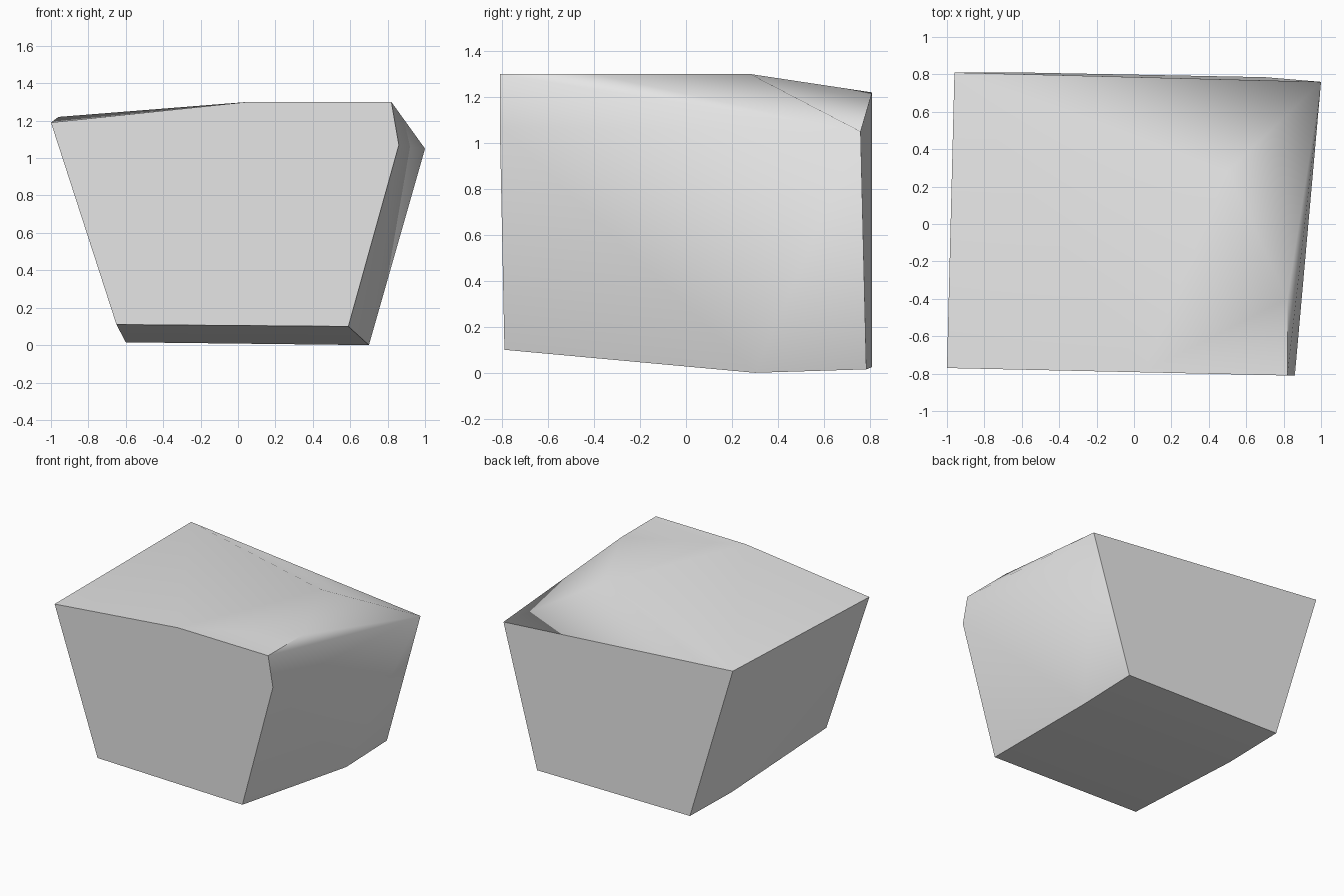
import bpy
import bmesh
import math

# Remove the default cube
default_cube = bpy.data.objects.get("Cube")
if default_cube:
    bpy.data.objects.remove(default_cube, do_unlink=True)

# Stone material
stone = bpy.data.materials.new("stone_grey")
stone.use_nodes = True
grey = (0.8, 0.8, 0.8, 1.0)
stone.diffuse_color = grey
stone.node_tree.nodes["Principled BSDF"].inputs["Base Color"].default_value = grey

# Corners of the hewn block, grouped by where they sit
front_corners = [
    (-0.65, -0.755, 0.11),
    (0.59, -0.79, 0.10),
    (0.86, -0.81, 1.07),
    (0.82, -0.81, 1.30),
    (0.05, -0.793, 1.30),
    (-1.0, -0.77, 1.19),
]
back_corners = [
    (-0.60, 0.81, 0.025),
    (0.70, 0.785, 0.015),
    (1.0, 0.76, 1.05),
    (-0.96, 0.81, 1.22),
]
top_bumps = [(0.82, -0.40, 1.30), (0.50, 0.28, 1.30)]
base_ridge = [(-0.60, 0.31, 0.015), (0.70, 0.30, 0.0)]


def build_hull(name, points, material):
    """Wrap a closed convex solid around the points."""
    bm = bmesh.new()
    for point in points:
        bm.verts.new(point)
    bmesh.ops.convex_hull(bm, input=bm.verts[:])
    # Merge facets that lie in one plane
    bmesh.ops.dissolve_limit(
        bm, angle_limit=math.radians(1), verts=bm.verts[:], edges=bm.edges[:]
    )
    bmesh.ops.recalc_face_normals(bm, faces=bm.faces[:])
    mesh = bpy.data.meshes.new(name)
    bm.to_mesh(mesh)
    bm.free()
    mesh.materials.append(material)
    block = bpy.data.objects.new(name, mesh)
    bpy.context.scene.collection.objects.link(block)
    return block


# Block with soft worn faces and crisp outer edges
block = build_hull(
    "stone_block", front_corners + back_corners + top_bumps + base_ridge, stone
)
bpy.ops.object.select_all(action="DESELECT")
block.select_set(True)
bpy.context.view_layer.objects.active = block
bpy.ops.object.shade_smooth_by_angle(angle=math.radians(40))
